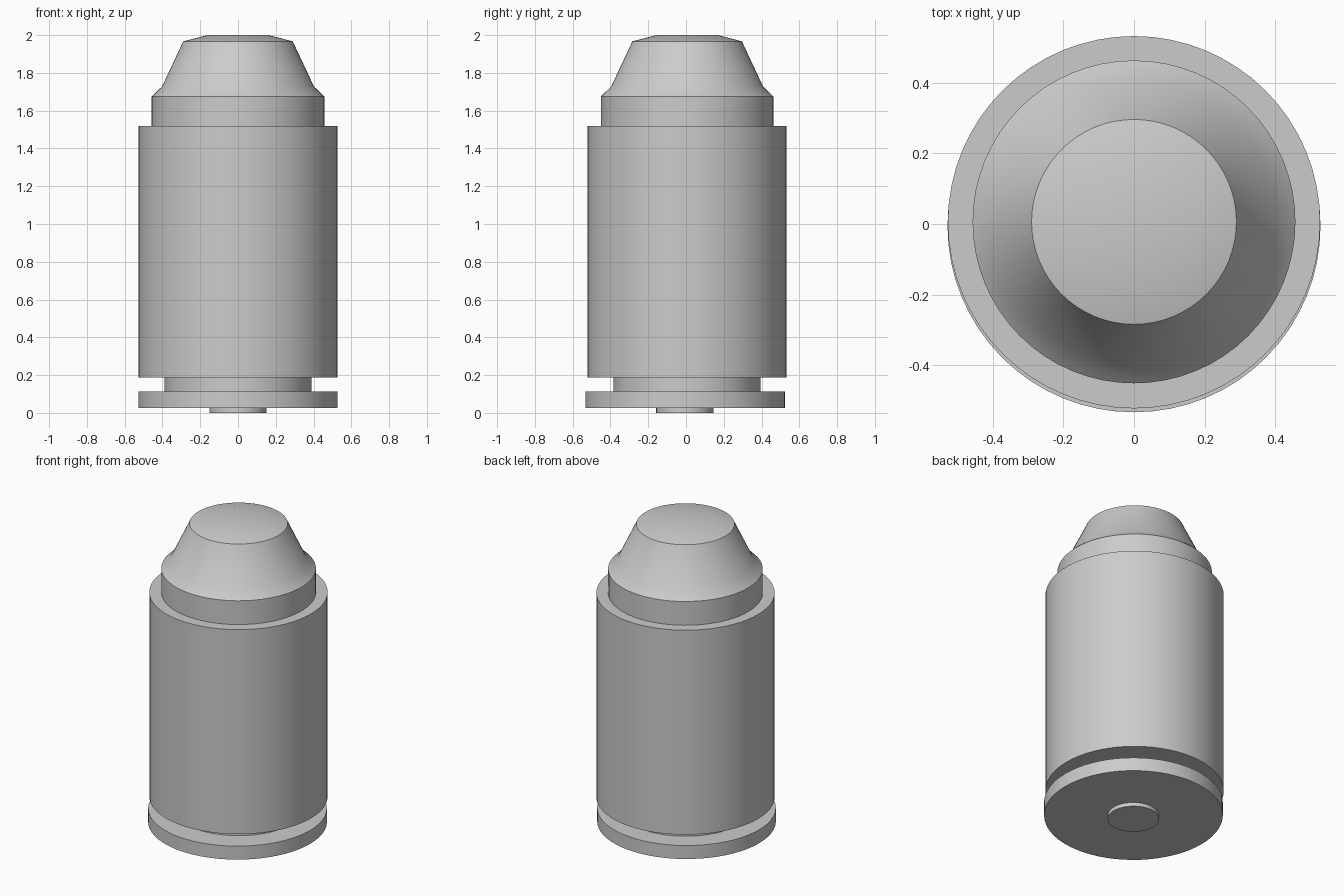
import bpy
import bmesh
import math
from mathutils import Matrix, Vector

cube = bpy.data.objects.get("Cube")
if cube:
    bpy.data.objects.remove(cube, do_unlink=True)

# Single plain metal colour
COLOUR = (0.6, 0.6, 0.6, 1.0)
grey = bpy.data.materials.new("plain grey")
grey.use_nodes = True
grey.diffuse_color = COLOUR
grey.node_tree.nodes["Principled BSDF"].inputs["Base Color"].default_value = COLOUR


def lathe(name, profile, y=0.0, segments=64):
    """Spin a (radius, height) profile around z and cap both ends."""
    bm = bmesh.new()
    verts = [bm.verts.new((r, 0, z)) for r, z in profile]
    edges = [bm.edges.new(pair) for pair in zip(verts, verts[1:])]
    bmesh.ops.spin(bm, geom=verts + edges, cent=(0, 0, 0), axis=(0, 0, 1),
                   angle=math.tau, steps=segments, use_duplicate=False)
    bmesh.ops.remove_doubles(bm, verts=bm.verts, dist=0.0001)
    bmesh.ops.holes_fill(bm, edges=[e for e in bm.edges if e.is_boundary], sides=0)
    bmesh.ops.recalc_face_normals(bm, faces=bm.faces)
    bmesh.ops.transform(bm, matrix=Matrix.Translation(Vector((0, y, 0))), verts=bm.verts)
    mesh = bpy.data.meshes.new(name)
    bm.to_mesh(mesh)
    bm.free()
    mesh.materials.append(grey)
    obj = bpy.data.objects.new(name, mesh)
    bpy.context.collection.objects.link(obj)
    bpy.ops.object.select_all(action='DESELECT')
    obj.select_set(True)
    bpy.context.view_layer.objects.active = obj
    bpy.ops.object.shade_smooth_by_angle(angle=math.radians(30))
    return obj


# Base: small primer disc and rim, set slightly forward of the body
lathe("primer", [(0.152, 0.0), (0.152, 0.05)], y=-0.006)
lathe("rim", [(0.528, 0.025), (0.528, 0.113)], y=-0.005)

# Body: extractor groove and casing
lathe("groove", [(0.39, 0.1), (0.39, 0.2)], y=0.005)
lathe("casing", [(0.527, 0.187), (0.527, 1.52)], y=0.005)

# Blunt tip with a shoulder and a shallow crown
lathe("tip", [(0.457, 1.45), (0.457, 1.675), (0.402, 1.728),
              (0.29, 1.967), (0.163, 2.0)], y=0.006)
